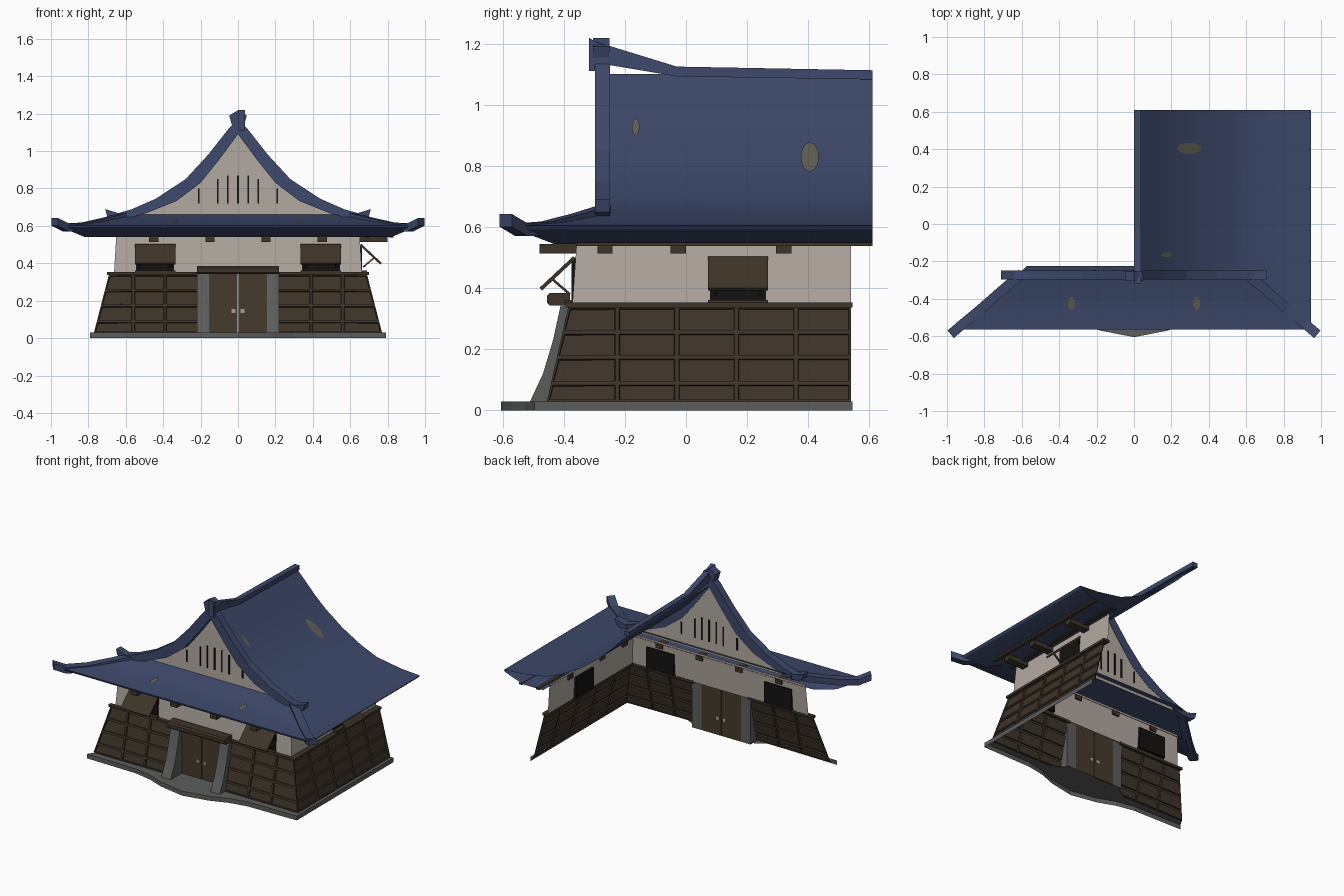
import bpy, bmesh, math
from mathutils import Vector

if "Cube" in bpy.data.objects:
    bpy.data.objects.remove(bpy.data.objects["Cube"])


def material(name, rgb):
    m = bpy.data.materials.new(name)
    m.diffuse_color = (*rgb, 1)
    m.use_nodes = True
    m.node_tree.nodes["Principled BSDF"].inputs["Base Color"].default_value = m.diffuse_color
    return m


BLUE = material("roof blue", (0.047, 0.066, 0.145))
PLASTER = material("warm plaster", (0.45, 0.40, 0.355))
WOOD = material("dark wood", (0.047, 0.034, 0.021))
DOOR = material("door wood", (0.060, 0.043, 0.025))
STONE = material("grey stone", (0.105, 0.11, 0.105))
BLACK = material("opening black", (0.006, 0.006, 0.006))
MOSS = material("weathered patch", (0.12, 0.115, 0.09))
METAL = material("pale metal", (0.38, 0.36, 0.30))


def mesh(name, verts, faces, mat, smooth=False):
    me = bpy.data.meshes.new(name)
    me.from_pydata([tuple(v) for v in verts], [], faces)
    bm = bmesh.new()
    bm.from_mesh(me)
    bmesh.ops.recalc_face_normals(bm, faces=bm.faces)
    bm.to_mesh(me)
    bm.free()
    ob = bpy.data.objects.new(name, me)
    bpy.context.collection.objects.link(ob)
    me.materials.append(mat)
    if smooth:
        bpy.ops.object.select_all(action='DESELECT')
        bpy.context.view_layer.objects.active = ob
        ob.select_set(True)
        bpy.ops.object.shade_smooth_by_angle(angle=math.radians(30))
    return ob


def strips(name, rows, mat, smooth=False):
    """Sheet lofted through rows of equal length."""
    n = len(rows[0])
    faces = [(i * n + j, i * n + j + 1, (i + 1) * n + j + 1, (i + 1) * n + j)
             for i in range(len(rows) - 1) for j in range(n - 1)]
    return mesh(name, [p for r in rows for p in r], faces, mat, smooth)


def on_wall(side, u, d, z):
    """u runs along the wall, d is the distance outwards."""
    return (u, -d, z) if side == "front" else (d, u, z)


def prism(name, side, profile, u0, u1, mat):
    n = len(profile)
    verts = [on_wall(side, u, d, z) for u in (u0, u1) for d, z in profile]
    faces = [tuple(range(n)), tuple(range(n, 2 * n))]
    faces += [(i, (i + 1) % n, n + (i + 1) % n, n + i) for i in range(n)]
    return mesh(name, verts, faces, mat)


def rect(d0, d1, z0, z1):
    return [(d0, z0), (d1, z0), (d1, z1), (d0, z1)]


def slab(a, b, t):
    """Thin tilted bar profile between two (d, z) points."""
    v = (Vector(b) - Vector(a)).normalized() * t / 2
    return [(a[0] - v.y, a[1] + v.x), (b[0] - v.y, b[1] + v.x),
            (b[0] + v.y, b[1] - v.x), (a[0] + v.y, a[1] - v.x)]


def lerp(table, t):
    for (a, za), (b, zb) in zip(table, table[1:]):
        if t <= b:
            return za + (zb - za) * (t - a) / (b - a)
    return table[-1][1]


# stone plinth, swelling out into a step at the door
half = [(0, -.605), (.18, -.57), (.3, -.525), (.42, -.502), (.79, -.495)]
outer = [(-x, y) for x, y in half[:0:-1]] + half + [(.79, .545)]
inner = [(max(-.76, min(.76, x)), -.38 if abs(x) < .2 else -.45) for x, y in outer[:-1]] + [(.76, .545)]
strips("plinth", [[(x, y, 0) for x, y in outer], [(x, y, .03) for x, y in outer],
                  [(x, y, .03) for x, y in inner]], STONE)

# flared lower walls, panelled by insetting each cell
ROWS = (.03, .09, .175, .257, .34)


def panel_wall(name, side, low, high, d_low, d_high):
    rows = []
    for z in ROWS:
        t = (z - .03) / .31
        rows.append([on_wall(side, a + (b - a) * t, d_low + (d_high - d_low) * t, z)
                     for a, b in zip(low, high)])
    ob = strips(name, rows, WOOD)
    out = Vector((0, -1, 0) if side == "front" else (1, 0, 0))
    bm = bmesh.new()
    bm.from_mesh(ob.data)
    bm.normal_update()
    bmesh.ops.reverse_faces(bm, faces=[f for f in bm.faces if f.normal.dot(out) < 0])
    bmesh.ops.inset_individual(bm, faces=bm.faces[:], thickness=.009, depth=0)
    bmesh.ops.inset_individual(bm, faces=bm.faces[:len(ROWS[1:]) * (len(low) - 1)],
                               thickness=.003, depth=-.009)
    bm.to_mesh(ob.data)
    bm.free()


cols = (-.56, -.39, -.21)
panel_wall("lower_wall_left", "front", (-.77, *cols), (-.69, *cols), .455, .385)
cols = (.21, .39, .56)
panel_wall("lower_wall_right", "front", (*cols, .77), (*cols, .69), .455, .385)
cols = (-.225, -.03, .165, .36, .54)
panel_wall("lower_wall_side", "right", (-.455, *cols), (-.385, *cols), .77, .69)
prism("front_ledge_left", "front", rect(.37, .395, .337, .353), -.70, -.2, WOOD)
prism("front_ledge_right", "front", rect(.37, .395, .337, .353), .2, .70, WOOD)
prism("side_ledge", "right", rect(.655, .70, .337, .353), -.395, .545, WOOD)

# plaster upper walls
strips("plaster_wall", [[(-.663, -.372, .345), (.663, -.372, .345), (.663, .54, .345)],
                        [(-.65, -.357, .56), (.65, -.357, .56), (.65, .54, .56)]], PLASTER)

# doorway: curved stone jambs, two leaves, lintel
for s in (-1, 1):
    prism("door_jamb", "front", [(.51, .03), (.468, .12), (.435, .23), (.41, .345), (.38, .345), (.38, .03)],
          s * .15, s * .22, STONE)
    prism("door_leaf", "front", rect(.38, .39, .03, .35), s * .002, s * .15, DOOR)
    prism("door_handle", "front", rect(.376, .398, .134, .156), s * .014, s * .036, METAL)
prism("door_lintel", "front", [(.38, .343), (.445, .343), (.455, .352), (.455, .375), (.445, .385), (.38, .385)],
      -.22, .22, WOOD)


# windows with propped shutters
def window(side, o, u, w):
    prism("window_opening", side, rect(o - .02, o + .004, .358, .5), u - w + .006, u + w - .006, BLACK)
    prism("window_sill", side, rect(o, o + .03, .352, .362), u - w, u + w, WOOD)
    prism("shutter", side, slab((o - .005, .5), (o + .105, .397), .012), u - w, u + w, WOOD)
    for s in (-1, 1):
        prism("shutter_prop", side, slab((o + .01, .38), (o + .068, .43), .008),
              u + s * (w - .02), u + s * (w - .03), WOOD)


for u in (-.443, .443):
    window("front", .37, u, .108)
window("right", .66, .17, .098)

# eave beam ends and battens
for u in (-.45, -.15, .15, .45):
    prism("beam_end", "front", rect(.35, .48, .514, .545), u - .025, u + .025, WOOD)
for u in (-.265, -.025, .32):
    prism("beam_end", "right", rect(.64, .80, .514, .545), u - .025, u + .025, WOOD)
for d in (.69, .82):
    prism("eave_batten", "right", rect(d - .012, d + .012, .538, .55), -.36, .61, WOOD)

# roof sheets, meeting along the hips and folding under into soffits
MAIN = [(0, 1.1), (.08, 1.02), (.15, .945), (.23, .872), (.36, .775), (.5, .695),
        (.62, .645), (.8, .615), (.945, .605)]
SKIRT = [(.225, .667), (.3, .648), (.38, .628), (.47, .611), (.565, .603)]


def hip_y(x):
    return -.25 - max(0, x - .6) * .913


def hip_x(d):
    return .6 + (d - .25) / .913


main_under = MAIN + [(.935, .592), (.8, .545), (.65, .545)]
strips("main_roof", [[(x, hip_y(x), z), (x, .61, z)] for x, z in main_under], BLUE, True)
skirt_under = SKIRT + [(.56, .590), (.45, .54), (.355, .545)]
strips("front_skirt_roof", [[(-hip_x(d), -d, z), (hip_x(d), -d, z)] for d, z in skirt_under], BLUE, True)

# gable wall with slit vents
edge = [(x, z - .01) for x, z in MAIN if x < .55] + [(.53, .64)]
poly = [(-x, z) for x, z in edge[:0:-1]] + edge
mesh("gable_wall", [(x, -.25, z) for x, z in poly], [tuple(range(len(poly)))], PLASTER)
for x, top in ((0, .87), (.055, .87), (.108, .85), (.21, .80)):
    for s in ((-1, 1) if x else (1,)):
        prism("gable_slit", "front", rect(.246, .254, .72, top), s * x - .005, s * x + .005, BLACK)

# barge boards following the gable, tips flicked up
top = [(0, 1.17), (.05, 1.12), (.16, .98), (.28, .85), (.44, .745), (.57, .688), (.64, .668), (.71, .69)]
low = [(0, 1.09), (.1, .955), (.2, .83), (.33, .732), (.49, .668), (.6, .637), (.66, .632), (.70, .65)]
for s in (-1, 1):
    rows = [[(s * x, -.298, z), (s * x, -.248, z), (s * a, -.248, b), (s * a, -.298, b), (s * x, -.298, z)]
            for (x, z), (a, b) in zip(top, low)]
    strips("barge_board", rows, BLUE)
    mesh("barge_end", rows[-1][:4], [(0, 1, 2, 3)], BLUE)

# ridge beam and its end cap
prism("ridge", "front", [(.318, 1.11), (.318, 1.22), (.30, 1.208), (.03, 1.125), (-.61, 1.113),
                         (-.61, 1.083), (.03, 1.093), (.25, 1.13), (.29, 1.11)], 0, .037, BLUE)
cap = [(0, 1.218), (.047, 1.19), (.033, 1.14), (-.033, 1.14), (-.047, 1.19)]
n = len(cap)
mesh("ridge_cap", [(x, y, z) for y in (-.305, -.25) for x, z in cap],
     [tuple(range(n)), tuple(range(n, 2 * n))] +
     [(i, (i + 1) % n, n + (i + 1) % n, n + i) for i in range(n)], BLUE)

# hip ridges with upturned tips
path = [(.6, -.265, .672), (.7, -.35, .645), (.82, -.455, .618), (.92, -.538, .612), (.98, -.59, .643)]
for s in (-1, 1):
    side = Vector((s * .017, .020, 0))
    rows = []
    for x, y, z in path:
        p = Vector((s * x, y, z))
        q = p - Vector((0, 0, .042))
        rows.append([p - side, p + side, q + side, q - side, p - side])
    strips("hip_ridge", rows, BLUE)
    mesh("hip_ridge_tip", rows[-1][:4], [(0, 1, 2, 3)], BLUE)


# weathered patches lying on the roof
def patch(x, y, rx, ry, height):
    pts = [(x, y)] + [(x + rx * math.cos(i * math.pi / 5), y + ry * math.sin(i * math.pi / 5)) for i in range(10)]
    mesh("roof_patch", [(a, b, height(a, b) + .006) for a, b in pts],
         [(0, 1 + i, 1 + (i + 1) % 10) for i in range(10)], MOSS)


patch(.295, .405, .066, .03, lambda a, b: lerp(MAIN, a))
patch(.175, -.165, .03, .013, lambda a, b: lerp(MAIN, a))
for s in (-1, 1):
    patch(s * .335, -.425, .018, .036, lambda a, b: lerp(SKIRT, -b))
